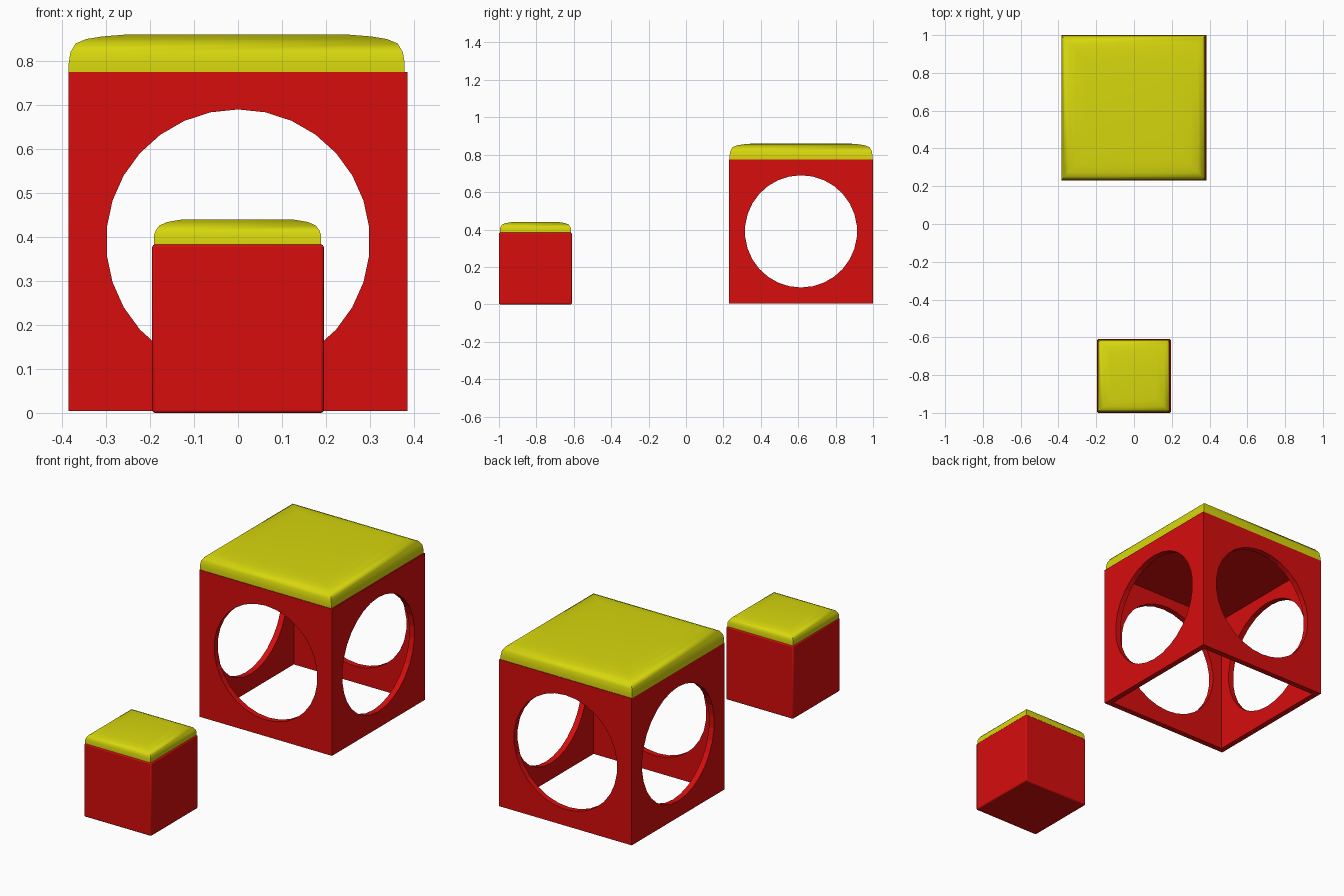
import bpy, bmesh, math
from mathutils import Matrix, Vector

old = bpy.data.objects.get("Cube")
if old:
    bpy.data.objects.remove(old, do_unlink=True)


def material(name, colour):
    m = bpy.data.materials.new(name)
    m.use_nodes = True
    m.diffuse_color = colour
    m.node_tree.nodes["Principled BSDF"].inputs["Base Color"].default_value = colour
    return m


RED = material("red lacquer", (0.68, 0.004, 0.004, 1))
YELLOW = material("yellow fabric", (0.68, 0.68, 0.004, 1))


def finish(name, bm, mat):
    bmesh.ops.recalc_face_normals(bm, faces=bm.faces)
    mesh = bpy.data.meshes.new(name)
    bm.to_mesh(mesh)
    bm.free()
    mesh.materials.append(mat)
    ob = bpy.data.objects.new(name, mesh)
    bpy.context.collection.objects.link(ob)
    return ob


def box(name, low, high, mat):
    low, high = Vector(low), Vector(high)
    bm = bmesh.new()
    bmesh.ops.create_cube(bm, size=1, matrix=Matrix.Translation((low + high) / 2)
                          @ Matrix.Diagonal((*(high - low), 1)))
    return finish(name, bm, mat)


def smooth(ob, angle):
    bpy.ops.object.select_all(action='DESELECT')
    ob.select_set(True)
    bpy.context.view_layer.objects.active = ob
    bpy.ops.object.shade_smooth_by_angle(angle=math.radians(angle))


def cut(ob, cutter):
    cutter.hide_render = True
    cutter.hide_viewport = True
    mod = ob.modifiers.new("cut", 'BOOLEAN')
    mod.object = cutter
    mod.solver = 'EXACT'


def cushion(name, x, y, profile):
    """Stacked square rings given as (half width, height), with a flat top."""
    bm = bmesh.new()
    rings = [[bm.verts.new((x + sx * r, y + sy * r, z))
              for sx, sy in ((-1, -1), (1, -1), (1, 1), (-1, 1))] for r, z in profile]
    for a, b in zip(rings, rings[1:]):
        for i in range(4):
            j = (i + 1) % 4
            bm.faces.new((a[i], a[j], b[j], b[i]))
    bm.faces.new(rings[0])
    bm.faces.new(rings[-1])
    smooth(finish(name, bm, YELLOW), 50)


# Large table: open-bottomed box with a round hole through each side
HALF, TOP, BASE, WALL = 0.385, 0.775, 0.004, 0.03
CY, CZ, RADIUS = 0.615, 0.39, 0.3
frame = box("table_frame", (-HALF, CY - HALF, BASE), (HALF, CY + HALF, TOP), RED)
inner = HALF - WALL
cut(frame, box("hollow_cutter", (-inner, CY - inner, -0.1),
               (inner, CY + inner, TOP - WALL), RED))
for name, axis in (("side_hole_cutter", 'Y'), ("front_hole_cutter", 'X')):
    bm = bmesh.new()
    bmesh.ops.create_cone(bm, cap_ends=True, segments=30, radius1=RADIUS,
                          radius2=RADIUS, depth=1.2)
    # a vertex sits at the top of each hole
    turn = Matrix.Rotation(math.pi / 2, 4, axis)
    spin = Matrix.Rotation(0 if axis == 'X' else math.pi / 2, 4, 'Z')
    bmesh.ops.transform(bm, verts=bm.verts,
                        matrix=Matrix.Translation((0, CY, CZ)) @ turn @ spin)
    cut(frame, finish(name, bm, RED))
smooth(frame, 30)

# Small stool: solid block with softened edges
stool = box("stool_block", (-0.195, -1, 0), (0.195, -0.61, 0.383), RED)
bevel = stool.modifiers.new("soft edges", 'BEVEL')
bevel.width = 0.006
bevel.segments = 2
smooth(stool, 40)

# Padded tops
cushion("table_cushion", -0.003, CY, ((0.382, 0.775), (0.382, 0.795), (0.378, 0.82),
        (0.366, 0.84), (0.342, 0.85), (0.305, 0.856), (0.255, 0.86)))
cushion("stool_cushion", -0.001, -0.805, ((0.19, 0.38), (0.19, 0.404), (0.186, 0.415),
        (0.178, 0.426), (0.16, 0.434), (0.125, 0.44)))
